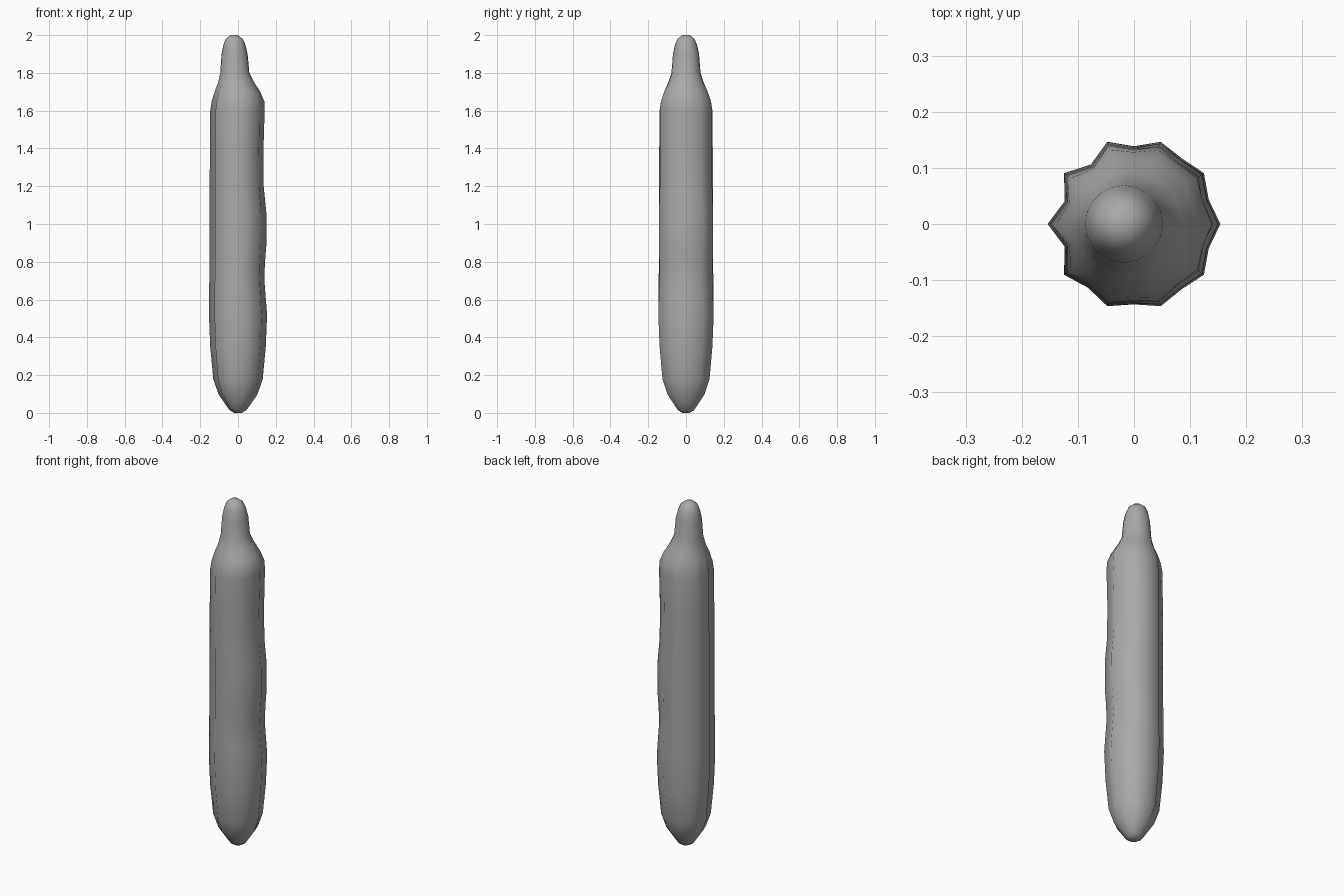
import bpy, bmesh
from math import sin, cos, pi

cube = bpy.data.objects.get("Cube")
if cube:
    bpy.data.objects.remove(cube, do_unlink=True)

skin = bpy.data.materials.new("plain grey")
skin.use_nodes = True
GREY = (0.4, 0.4, 0.4, 1)
skin.diffuse_color = GREY
skin.node_tree.nodes["Principled BSDF"].inputs["Base Color"].default_value = GREY

SIDES = 20
# Rings from base to tip: height, centre x, ridge radius, groove strength, dent on the left side
RINGS = [
    (0.00, 0, 0.020, 0.6, 0), (0.015, 0, 0.045, 0.8, 0), (0.05, 0, 0.070, 0.8, 0),
    (0.10, 0, 0.104, 0.9, 0), (0.18, 0, 0.131, 1, 0), (0.35, 0, 0.147, 1, 0),
    (0.52, 0, 0.154, 1, 0), (0.62, 0, 0.153, 1, 0.007), (0.71, 0, 0.152, 1, 0.013),
    (0.80, 0, 0.151, 1, 0.008), (0.90, 0, 0.151, 1, 0), (1.06, 0, 0.151, 1, 0.001),
    (1.20, 0, 0.150, 1, 0.014), (1.40, 0, 0.149, 1, 0.014), (1.60, 0, 0.147, 1, 0.006),
    (1.65, 0, 0.139, 0.8, 0), (1.70, -0.003, 0.121, 0.6, 0), (1.75, -0.010, 0.095, 0.2, 0),
    (1.80, -0.017, 0.077, 0, 0), (1.90, -0.018, 0.069, 0, 0), (1.95, -0.019, 0.058, 0, 0),
    (1.98, -0.020, 0.045, 0, 0), (2.00, -0.021, 0.020, 0, 0),
]
# Depth of each groove as a fraction of the radius, going round from the left side
GROOVES = (0.09, 0.06, 0.10, 0.15, 0.155, 0.155, 0.09, 0.07, 0.065, 0.09)


def ring(bm, z, cx, radius, strength, dent):
    """One ridged cross-section of the body."""
    verts = []
    for i in range(SIDES):
        a = 2 * pi * i / SIDES
        r = radius * (1 - strength * GROOVES[i // 2] * (i % 2))
        r -= dent * max(0, cos(a))
        verts.append(bm.verts.new((cx + r * cos(a), r * sin(a), z)))
    return verts


# Ridged body with its round neck, skinned ring to ring
bm = bmesh.new()
loops = [ring(bm, *values) for values in RINGS]
for low, high in zip(loops, loops[1:]):
    for i in range(SIDES):
        j = (i + 1) % SIDES
        bm.faces.new((low[i], low[j], high[j], high[i]))
bm.faces.new(loops[0][::-1])
bm.faces.new(loops[-1])
for face in bm.faces:
    face.smooth = True

mesh = bpy.data.meshes.new("ridged_body")
bm.to_mesh(mesh)
bm.free()
mesh.materials.append(skin)
body = bpy.data.objects.new("ridged_body", mesh)
bpy.context.collection.objects.link(body)
